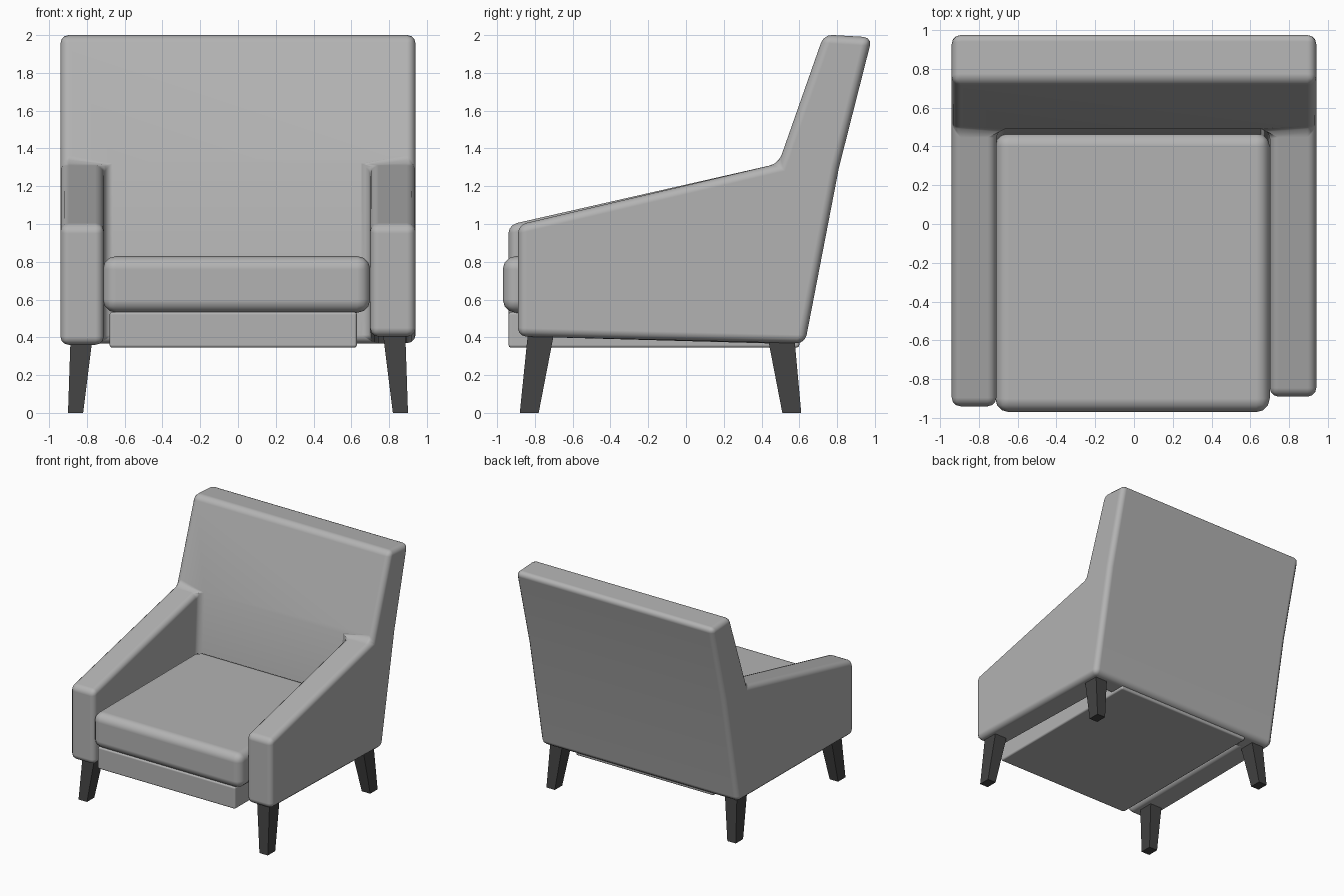
import bpy, bmesh

if "Cube" in bpy.data.objects:
    bpy.data.objects.remove(bpy.data.objects["Cube"])


def material(name, v):
    m = bpy.data.materials.new(name)
    m.diffuse_color = (v, v, v, 1)
    m.use_nodes = True
    m.node_tree.nodes["Principled BSDF"].inputs["Base Color"].default_value = m.diffuse_color
    return m


fabric = material("grey fabric", 0.45)
wood = material("dark wood", 0.055)


def make(name, verts, faces, mat, bevel=0, segments=3):
    """Closed mesh object from corner points, with optional rounded edges."""
    me = bpy.data.meshes.new(name)
    me.from_pydata(verts, [], faces)
    bm = bmesh.new()
    bm.from_mesh(me)
    bmesh.ops.recalc_face_normals(bm, faces=bm.faces)
    for f in bm.faces:
        f.smooth = bevel > 0
    bm.to_mesh(me)
    bm.free()
    me.materials.append(mat)
    ob = bpy.data.objects.new(name, me)
    bpy.context.collection.objects.link(ob)
    if bevel:
        mod = ob.modifiers.new("rounded edges", 'BEVEL')
        mod.width = bevel
        mod.segments = segments
        mod.limit_method = 'ANGLE'
        mod.angle_limit = 0.5
        mod.harden_normals = True
    return ob


def block(name, bottom, top, mat, bevel=0, segments=3):
    """Hexahedron between two rectangles (x0, x1, y0, y1, z)."""
    verts = []
    for x0, x1, y0, y1, z in (bottom, top):
        verts += [(x0, y0, z), (x1, y0, z), (x1, y1, z), (x0, y1, z)]
    faces = [(0, 1, 2, 3), (4, 5, 6, 7), (0, 1, 5, 4),
             (1, 2, 6, 5), (2, 3, 7, 6), (3, 0, 4, 7)]
    return make(name, verts, faces, mat, bevel, segments)


# Shell: both arms and the back in one piece, from the side profile (y, z)
def side_points(x_out, x_in, front_y, bottom_z, top_z):
    outer = [(front_y, bottom_z), (front_y, top_z), (0.49, 1.32), (0.73, 2.003),
             (0.985, 1.988), (0.81, 1.30), (0.63, 0.368)]
    inner = [(front_y, bottom_z), (front_y, top_z), (0.49, 1.32), (0.44, 0.368)]
    return [(x_out, y, z) for y, z in outer] + [(x_in, y, z) for y, z in inner]


verts = side_points(-0.94, -0.71, -0.94, 0.36, 0.995)
verts += side_points(0.94, 0.70, -0.89, 0.405, 0.995)
R = 11                                      # index offset of the right side
faces = []
for o in (0, R):
    faces += [[o + i for i in range(7)],            # outer side
              [o + i for i in (7, 8, 9, 10)],       # inner side of arm
              [o + i for i in (0, 1, 8, 7)],        # arm front
              [o + i for i in (1, 2, 9, 8)]]        # arm top
faces += [[2, 3, R + 3, R + 2, R + 9, 9],           # upper backrest front
          [9, R + 9, R + 10, 10],                   # lower backrest front
          [3, 4, R + 4, R + 3],                     # top edge
          [4, 5, R + 5, R + 4], [5, 6, R + 6, R + 5],   # rear
          [0, 7, 10, R + 10, R + 7, R, R + 6, 6]]   # underside
make("arms_and_back", verts, faces, fabric, 0.045)

# Seat cushion and base frame
block("seat_cushion", (-0.715, 0.70, -0.97, 0.47, 0.53),
      (-0.715, 0.70, -0.97, 0.47, 0.83), fabric, 0.07)
block("seat_base", (-0.68, 0.63, -0.94, 0.60, 0.345),
      (-0.68, 0.63, -0.94, 0.60, 0.535), fabric, 0.015, 2)

# Tapered, splayed legs
for side, s in (("left", -1), ("right", 1)):
    for end, foot, head in (("front", (-0.88, -0.78), (-0.835, -0.695)),
                            ("rear", (0.51, 0.61), (0.425, 0.57))):
        bx = sorted((s * 0.82, s * 0.90))
        tx = sorted((s * 0.765, s * 0.885))
        block(f"{end}_{side}_leg", (*bx, *foot, 0), (*tx, *head, 0.44), wood)
